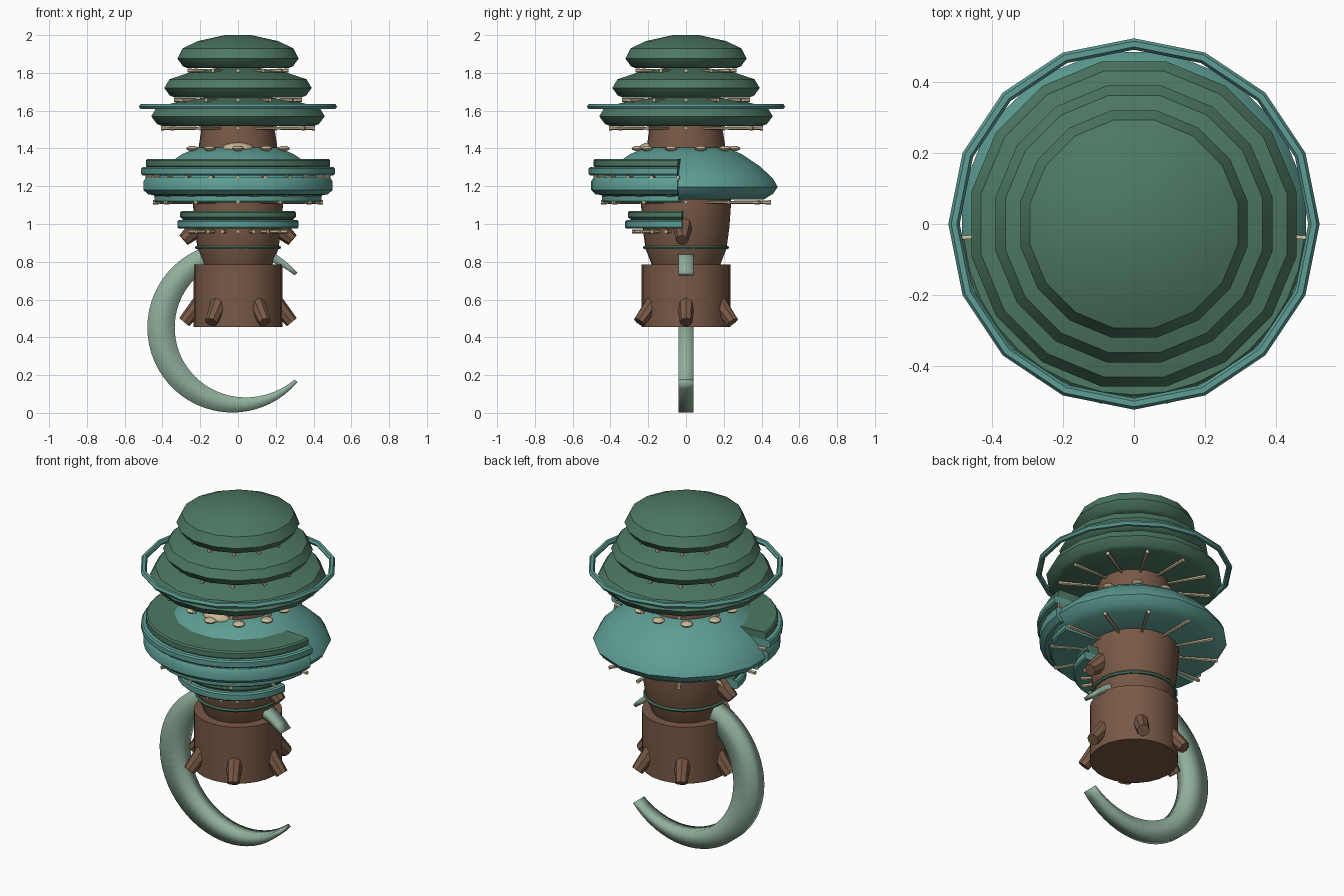
import bpy, bmesh
from math import sin, cos, pi, radians
from mathutils import Vector, Matrix

cube = bpy.data.objects.get("Cube")
if cube:
    bpy.data.objects.remove(cube)


def material(name, rgb):
    m = bpy.data.materials.new(name)
    m.use_nodes = True
    m.diffuse_color = (*rgb, 1)
    m.node_tree.nodes["Principled BSDF"].inputs["Base Color"].default_value = (*rgb, 1)
    return m


GREEN = material("dark green", (0.075, 0.19, 0.125))
TEAL = material("teal", (0.11, 0.34, 0.295))
SAGE = material("pale sage", (0.28, 0.43, 0.33))
BROWN = material("bark brown", (0.19, 0.10, 0.062))
TAN = material("cream tan", (0.58, 0.47, 0.30))


def finish(name, bm, mat, angle=38):
    bmesh.ops.remove_doubles(bm, verts=bm.verts[:], dist=0.0002)
    bmesh.ops.recalc_face_normals(bm, faces=bm.faces[:])
    me = bpy.data.meshes.new(name)
    bm.to_mesh(me)
    bm.free()
    me.materials.append(mat)
    for p in me.polygons:
        p.use_smooth = True
    me.set_sharp_from_angle(angle=radians(angle))
    ob = bpy.data.objects.new(name, me)
    bpy.context.collection.objects.link(ob)
    return ob


def lathe(name, profile, mat, start=11.25, sweep=360, n=16):
    """Turn an (r, z) profile about z; a partial sweep gets closed ends."""
    bm = bmesh.new()
    rings = []
    for i in range(n + 1):
        a = radians(start + sweep * i / n)
        rings.append([bm.verts.new((r * cos(a), r * sin(a), z)) for r, z in profile])
    for p, q in zip(rings, rings[1:]):
        for j in range(len(profile) - 1):
            bm.faces.new((p[j], p[j + 1], q[j + 1], q[j]))
    if sweep < 360:
        bm.faces.new(rings[0])
        bm.faces.new(rings[-1])
    return finish(name, bm, mat)


def rod(bm, a, b, r1, r2, n=8):
    """Tapered rod from a to b."""
    a, b = Vector(a), Vector(b)
    d = b - a
    mat = Matrix.Translation((a + b) / 2) @ d.to_track_quat('Z', 'Y').to_matrix().to_4x4()
    bmesh.ops.create_cone(bm, cap_ends=True, segments=n, radius1=r1, radius2=r2,
                          depth=d.length, matrix=mat)


def polar(r, deg, z):
    return (r * cos(radians(deg)), r * sin(radians(deg)), z)


def ribs(name, z, r1, r2, angles):
    bm = bmesh.new()
    for a in angles:
        rod(bm, polar(r1, a, z), polar(r2, a, z), 0.006, 0.011, 6)
    finish(name, bm, TAN)


def hoop(name, z, radius, tube, mat, n=16, start=0):
    prof = [(radius + tube * cos(k * pi / 3), z + tube * sin(k * pi / 3)) for k in range(7)]
    lathe(name, prof, mat, start, 360, n)


def slab(name, r, z0, z1, mat, start=185, sweep=170):
    lathe(name, [(0, z0), (r - 0.008, z0), (r, z0 + 0.008), (r, z1 - 0.008),
                 (r - 0.008, z1), (0, z1)], mat, start, sweep, 16)


# Crescent of square section, thick in the middle and thin at both tips
bm = bmesh.new()
loops = []
for i in range(49):
    t = i / 48
    a = radians(40 + 280 * t)
    inner = 0.45 - 0.02 - 0.125 * sin(pi * t)
    loops.append([bm.verts.new((-0.03 + r * cos(a), y, 0.452 + r * sin(a)))
                  for r, y in ((0.45, -0.04), (0.45, 0.04), (inner, 0.04), (inner, -0.04))])
for p, q in zip(loops, loops[1:]):
    for j in range(4):
        k = (j + 1) % 4
        bm.faces.new((p[j], p[k], q[k], q[j]))
bm.faces.new(loops[0])
bm.faces.new(loops[-1])
finish("crescent", bm, SAGE, 100)

# Trunk
lathe("trunk_base", [(0, 0.455), (0.235, 0.455), (0.235, 0.785), (0, 0.785)], BROWN, 0, n=24)
lathe("trunk", [(0, 0.77), (0.18, 0.78), (0.215, 0.87), (0.23, 0.98), (0.24, 1.12),
                (0.21, 1.4), (0.185, 1.56), (0, 1.56)], BROWN, n=24)
hoop("trunk_band", 0.876, 0.218, 0.01, GREEN, 24)

# Roots and branch stubs
bm = bmesh.new()
for k in range(6):
    rod(bm, polar(0.19, 60 * k, 0.595), polar(0.285, 60 * k, 0.48), 0.045, 0.034)
finish("roots", bm, BROWN)
bm = bmesh.new()
for s in (-1, 1):
    rod(bm, (0.18 * s, -0.015, 1.01), (0.288 * s, -0.02, 0.915), 0.058, 0.034)
finish("branch_stubs", bm, BROWN)

# Small front shelf
front = [185 + 17 * k for k in range(11)]
slab("small_shelf_rim", 0.322, 0.975, 1.022, TEAL, 184, 172)
slab("small_shelf_core", 0.295, 1.015, 1.035, GREEN, 184, 172)
slab("small_shelf_top", 0.308, 1.03, 1.068, GREEN, 184, 172)
ribs("small_shelf_ribs", 0.96, 0.1, 0.285, front)

# Broad middle cap
lathe("middle_cap", [(0, 1.13), (0.42, 1.13), (0.47, 1.16), (0.495, 1.195), (0.47, 1.24),
                     (0.4, 1.305), (0.3, 1.37), (0.22, 1.405), (0, 1.41)], TEAL)
ribs("middle_cap_ribs", 1.115, 0.18, 0.45, range(0, 360, 30))

# Large front shelf with its underside layers
lathe("large_shelf_skirt", [(0, 1.15), (0.475, 1.155), (0.503, 1.18), (0.503, 1.225),
                            (0.49, 1.245), (0, 1.245)], TEAL, 185, 170)
slab("large_shelf_lower", 0.445, 1.115, 1.155, TEAL)
slab("large_shelf_rim", 0.515, 1.258, 1.302, TEAL)
slab("large_shelf_top", 0.49, 1.3, 1.345, GREEN)
ribs("large_shelf_ribs", 1.247, 0.3, 0.49, front)

# Pale warts round the top of the middle cap
bm = bmesh.new()
for k in range(10):
    m = Matrix.Translation(polar(0.255, 36 * k + 18, 1.4)) @ Matrix.Diagonal((0.033, 0.033, 0.014, 1))
    bmesh.ops.create_uvsphere(bm, u_segments=10, v_segments=6, radius=1, matrix=m)
m = Matrix.Translation((0, -0.19, 1.4)) @ Matrix.Diagonal((0.085, 0.06, 0.032, 1))
bmesh.ops.create_uvsphere(bm, u_segments=12, v_segments=8, radius=1, matrix=m)
finish("warts", bm, TAN, 60)

# Three stacked upper caps with ribs beneath
for name, r, z, top in (("lower", 0.468, 1.52, 1.68), ("centre", 0.398, 1.67, 1.83),
                        ("upper", 0.327, 1.825, 2.0)):
    h = top - z
    lathe(name + "_cap", [(0, z), (r - 0.055, z), (r - 0.03, z + 0.01), (r, z + 0.05),
                          (r - 0.028, z + 0.6 * h), (r * 0.66, z + 0.82 * h),
                          (r * 0.22, top), (0, top)], GREEN)
    ribs(name + "_cap_ribs", z - 0.013, 0.16, r - 0.06, range(0, 360, 30))

# Floating hoop round the upper caps
hoop("hoop", 1.622, 0.508, 0.016, TEAL)
